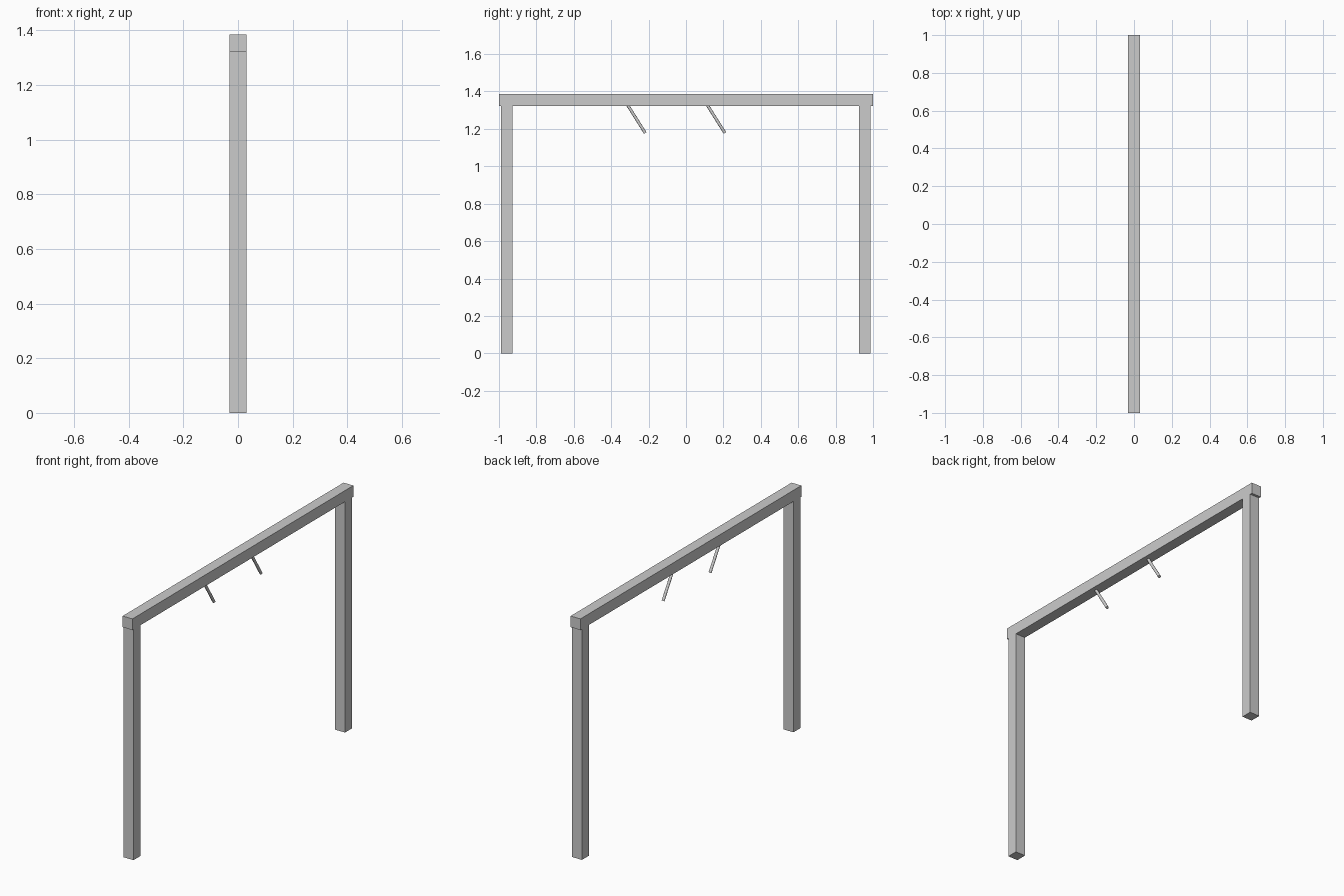
import bpy
from mathutils import Vector

if "Cube" in bpy.data.objects:
    bpy.data.objects.remove(bpy.data.objects["Cube"])


def box(name, lo, hi):
    lo, hi = Vector(lo), Vector(hi)
    bpy.ops.mesh.primitive_cube_add(size=1, location=(lo + hi) / 2)
    ob = bpy.context.object
    ob.name = name
    ob.scale = hi - lo
    bpy.ops.object.transform_apply(location=False, rotation=False, scale=True)
    return ob


def rod(name, start, end, radius):
    start, end = Vector(start), Vector(end)
    axis = end - start
    bpy.ops.mesh.primitive_cylinder_add(
        vertices=16, radius=radius, depth=axis.length, location=(start + end) / 2,
        rotation=axis.to_track_quat('Z', 'Y').to_euler())
    ob = bpy.context.object
    ob.name = name
    bpy.ops.object.shade_smooth_by_angle()
    return ob


HALF = 0.031      # half width of the square timber
BEAM_Z = 1.322    # underside of the crossbeam

# Crossbeam
box("crossbeam", (-HALF, -1, BEAM_Z), (HALF, 1, 1.386))

# Upright posts, set slightly in from the beam ends
for name, y in (("front_post", -0.959), ("back_post", 0.955)):
    box(name, (-HALF, y - HALF, 0), (HALF, y + HALF, BEAM_Z))

# Slanted pegs under the beam
for name, y in (("front_peg", -0.309), ("back_peg", 0.117)):
    rod(name, (0, y - 0.006, BEAM_Z + 0.01), (0, y + 0.091, 1.178), 0.008)
